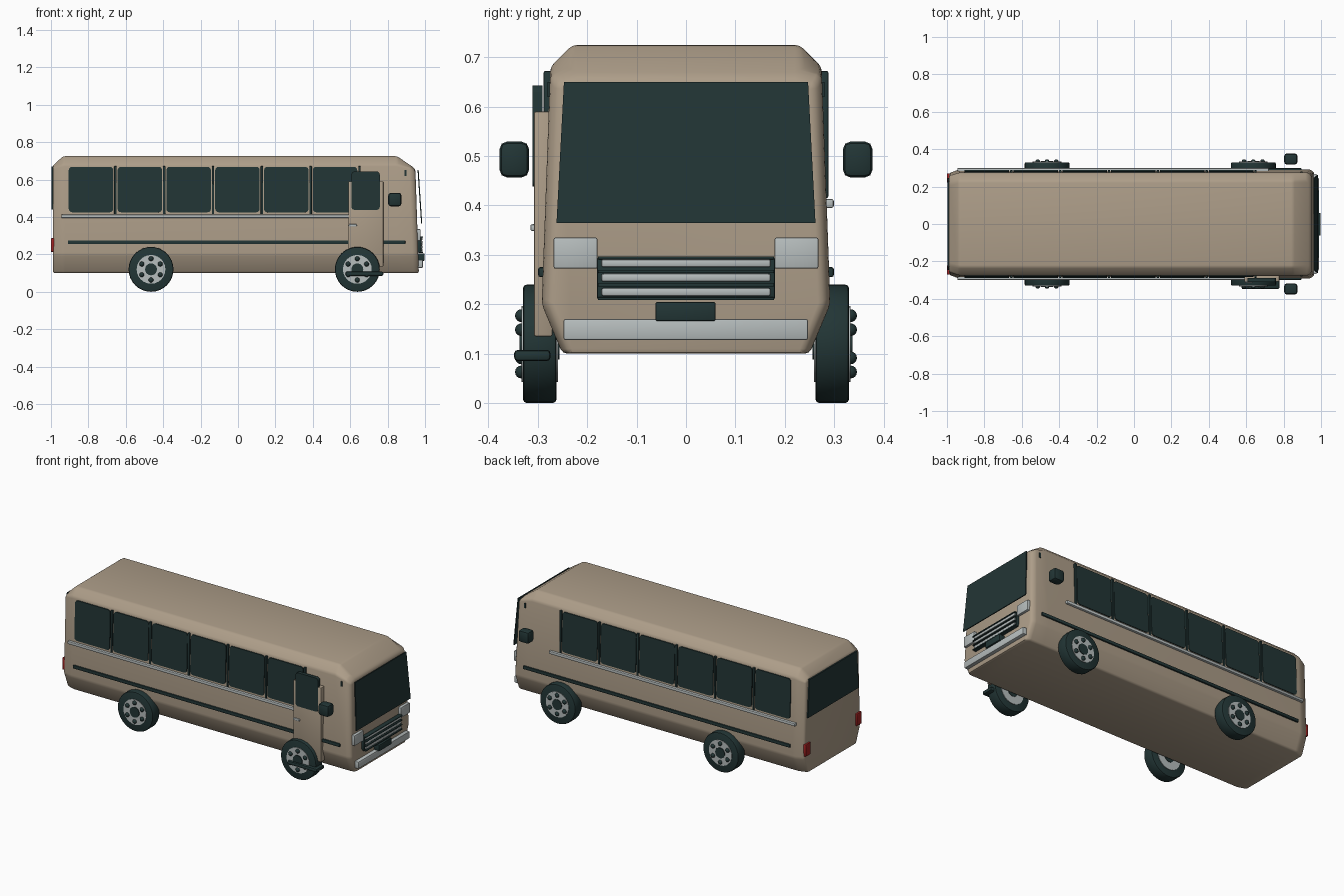
import bpy, bmesh, math
from mathutils import Matrix, Vector

cube = bpy.data.objects.get("Cube")
if cube:
    bpy.data.objects.remove(cube, do_unlink=True)


def material(name, r, g, b):
    m = bpy.data.materials.new(name)
    m.use_nodes = True
    m.diffuse_color = (r, g, b, 1)
    m.node_tree.nodes["Principled BSDF"].inputs["Base Color"].default_value = (r, g, b, 1)
    return m


TAN = material("tan_paint", 0.42, 0.34, 0.25)
DARK = material("dark_green_black", 0.016, 0.036, 0.036)
SILVER = material("silver", 0.47, 0.51, 0.51)
RED = material("tail_red", 0.35, 0.015, 0.015)


def finish(bm, name, mat, angle=35):
    bmesh.ops.recalc_face_normals(bm, faces=bm.faces)
    me = bpy.data.meshes.new(name)
    bm.to_mesh(me)
    bm.free()
    me.materials.append(mat)
    me.shade_smooth()
    me.set_sharp_from_angle(angle=math.radians(angle))
    ob = bpy.data.objects.new(name, me)
    bpy.context.collection.objects.link(ob)
    return ob


def box(name, mat, x, y, z, bevel=0.004, axis=None, tilt=0):
    """Box from (min, max) ranges; bevels all edges, or only those along one axis."""
    bm = bmesh.new()
    bmesh.ops.create_cube(bm, size=1)
    size = Vector((abs(r[1] - r[0]) for r in (x, y, z)))
    mid = Vector(((r[0] + r[1]) / 2 for r in (x, y, z)))
    bmesh.ops.scale(bm, vec=size, verts=bm.verts)
    edges = [e for e in bm.edges if axis is None or
             abs((e.verts[0].co - e.verts[1].co)[axis]) > 1e-5]
    if bevel:
        bmesh.ops.bevel(bm, geom=edges, offset=bevel, segments=2 if axis is None else 3,
                        profile=0.5, affect='EDGES')
    bm.transform(Matrix.Translation(mid) @ Matrix.Rotation(tilt, 4, 'X'))
    return finish(bm, name, mat)


def pane(name, low, high, depth):
    """Trapezoid glass across the bus; low and high are (x, half width, z)."""
    bm = bmesh.new()
    rings = []
    for dx in (0, depth):
        rings.append([bm.verts.new((p[0] + dx, s * p[1], p[2]))
                      for p, s in ((low, -1), (low, 1), (high, 1), (high, -1))])
    bridge(bm, rings)
    return finish(bm, name, DARK)


def bridge(bm, rings):
    for a, b in zip(rings, rings[1:]):
        n = len(a)
        for i in range(n):
            bm.faces.new((a[i], a[(i + 1) % n], b[(i + 1) % n], b[i]))
    bm.faces.new(rings[0])
    bm.faces.new(rings[-1])


def disc(bm, x, y0, y1, z, radius, sides, bevel=0.0):
    """Cylinder lying along y."""
    mat = Matrix.Translation((x, (y0 + y1) / 2, z)) @ Matrix.Rotation(math.pi / 2, 4, 'X')
    r = bmesh.ops.create_cone(bm, cap_ends=True, segments=sides, radius1=radius,
                              radius2=radius, depth=abs(y1 - y0), matrix=mat)
    if bevel:
        rim = {e for v in r["verts"] for e in v.link_edges
               if abs(e.verts[0].co.y - e.verts[1].co.y) < 1e-5}
        bmesh.ops.bevel(bm, geom=list(rim), offset=bevel, segments=2,
                        profile=0.5, affect='EDGES')


# Body shell: half section lofted along x, narrowed at the nose and tail
SECTION = [(0.25, 0.10), (0.292, 0.20), (0.275, 0.68), (0.23, 0.725)]
# x at floor, x at roof, width factor, roof height limit
STATIONS = [(-0.99, -0.99, 0.93, 0.675), (-0.935, -0.935, 1, 0.725),
            (0.85, 0.85, 1, 0.725), (0.945, 0.925, 1, 0.675), (0.967, 0.947, 0.95, 0.655)]
bm = bmesh.new()
rings = []
for x0, x1, w, top in STATIONS:
    ring = []
    for s, pts in ((1, SECTION), (-1, SECTION[::-1])):
        for y, z in pts:
            zz = min(z, top - (0.012 if y == 0.275 else 0))
            ring.append(bm.verts.new((x0 + (x1 - x0) * (zz - 0.1) / 0.6, s * y * w, zz)))
    rings.append(ring)
bridge(bm, rings)
bmesh.ops.recalc_face_normals(bm, faces=bm.faces)
sharp = [e for e in bm.edges if e.calc_face_angle(0) > 0.3]
bmesh.ops.bevel(bm, geom=sharp, offset=0.01, segments=2, profile=0.5,
                affect='EDGES', clamp_overlap=True)
finish(bm, "body", TAN, 40)

# Glass at both ends
pane("windscreen", (0.985, 0.262, 0.365), (0.966, 0.247, 0.65), -0.006)
pane("rear_window", (-0.997, 0.245, 0.44), (-0.997, 0.23, 0.67), 0.012)

# Both sides: windows, pillars, trim, mirrors, lamps
for side, s in (("left", 1), ("right", -1)):
    for i in range(6):
        x = -0.905 + i * 0.261
        box(f"{side}_window_{i}", DARK, (x, x + 0.238), (s * 0.272, s * 0.285),
            (0.425, 0.668), 0.018, 1, s * 0.031)
        box(f"{side}_pillar_{i}", DARK, (x + 0.243, x + 0.256), (s * 0.27, s * 0.288),
            (0.415, 0.672), 0.003)
    box(f"{side}_trim", SILVER, (-0.945, 0.72), (s * 0.275, s * 0.299), (0.395, 0.413))
    box(f"{side}_stripe", DARK, (-0.91, 0.895), (s * 0.28, s * 0.299), (0.255, 0.275))
    box(f"{side}_mirror", DARK, (0.803, 0.874), (s * 0.318, s * 0.377), (0.457, 0.529), 0.014)
    box(f"{side}_marker", DARK, (0.89, 0.9), (s * 0.262, s * 0.28), (0.62, 0.65), 0)
    box(f"{side}_headlight", SILVER, (0.945, 0.976), (s * 0.179, s * 0.268), (0.272, 0.335))
    box(f"{side}_tail_light", RED, (-1.0, -0.975), (s * 0.222, s * 0.27), (0.213, 0.287))

# Nose: grille with slats, plate and bumper
box("grille", DARK, (0.95, 0.98), (-0.18, 0.18), (0.21, 0.295))
for i in range(3):
    z = 0.225 + i * 0.029
    box(f"grille_slat_{i}", SILVER, (0.965, 0.987), (-0.171, 0.171), (z - 0.008, z + 0.008))
for i in range(4):
    z = 0.2115 + i * 0.0275
    box(f"grille_rail_{i}", DARK, (0.965, 0.99), (-0.178, 0.178), (z - 0.003, z + 0.003), 0.001)
box("number_plate", DARK, (0.955, 0.998), (-0.062, 0.06), (0.166, 0.205))
box("bumper", SILVER, (0.945, 0.988), (-0.248, 0.247), (0.128, 0.17))

# Entrance door on the right side
box("door", TAN, (0.59, 0.777), (-0.27, -0.308), (0.135, 0.59))
box("door_window", DARK, (0.607, 0.758), (-0.29, -0.311), (0.438, 0.643), 0.015, 1)
box("door_handle", SILVER, (0.592, 0.635), (-0.3, -0.315), (0.348, 0.362))
box("door_step", DARK, (0.575, 0.777), (-0.274, -0.348), (0.085, 0.108), 0.008)

# Wheels: tyre, two-faced rim, hub and six round bolts
for side, s in (("left", 1), ("right", -1)):
    for end, x in (("front", 0.638), ("rear", -0.465)):
        bm = bmesh.new()
        disc(bm, x, s * 0.262, s * 0.33, 0.12, 0.12, 32, 0.008)
        finish(bm, f"{end}_{side}_tyre", DARK)
        bm = bmesh.new()
        disc(bm, x, s * 0.259, s * 0.333, 0.12, 0.077, 24)
        finish(bm, f"{end}_{side}_rim", SILVER)
        bm = bmesh.new()
        disc(bm, x, s * 0.256, s * 0.337, 0.12, 0.032, 16)
        for k in range(6):
            a = math.pi / 6 + k * math.pi / 3
            at = (x + 0.057 * math.cos(a), s * 0.333, 0.12 + 0.057 * math.sin(a))
            bmesh.ops.create_uvsphere(bm, u_segments=12, v_segments=8, radius=0.013,
                                      matrix=Matrix.Translation(at))
        finish(bm, f"{end}_{side}_hub_and_bolts", DARK)
